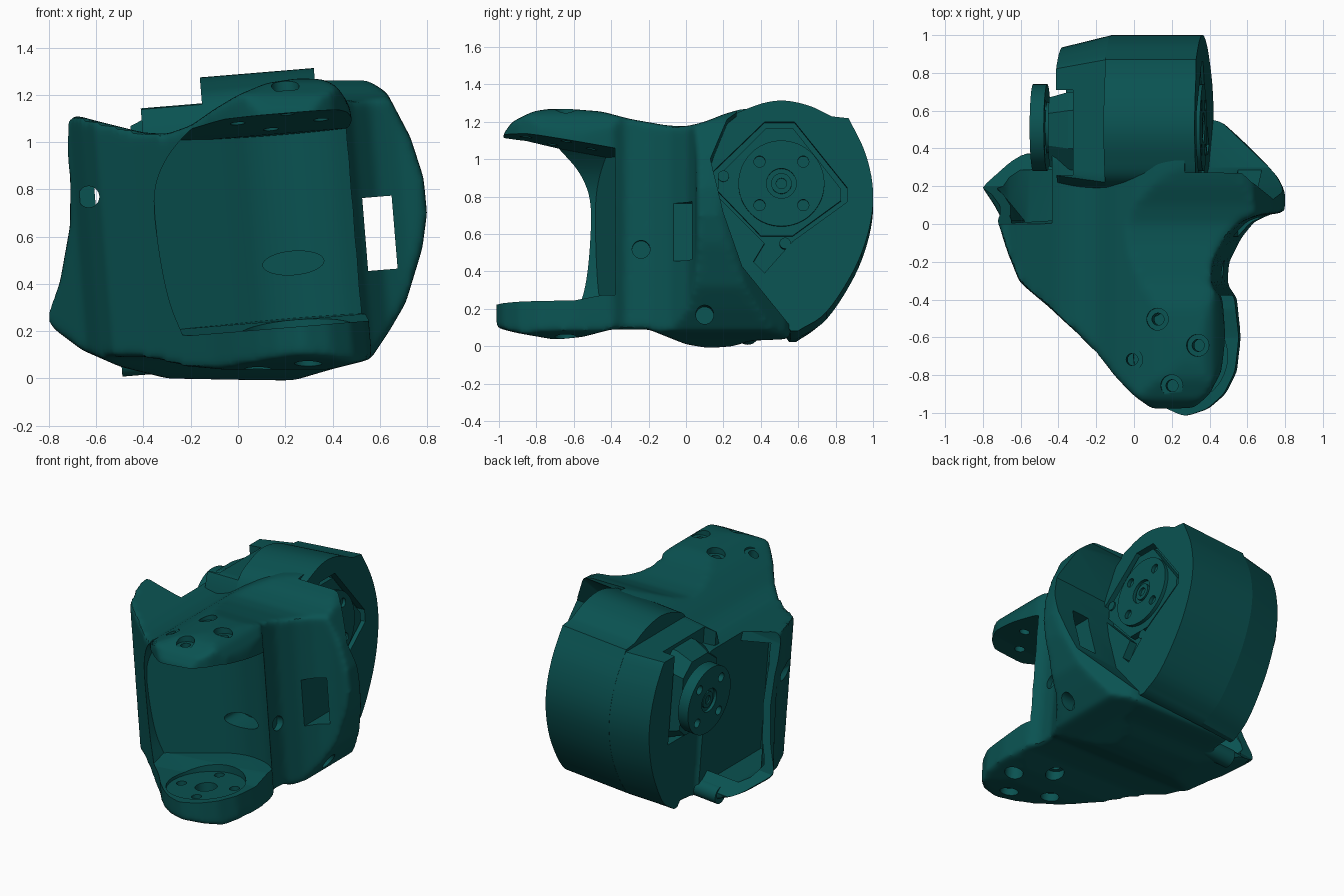
import bpy, bmesh
from math import radians, sin, cos, pi
from mathutils import Matrix, Vector

if "Cube" in bpy.data.objects:
    bpy.data.objects.remove(bpy.data.objects["Cube"])

# The whole part leans slightly about the y axis
TILT = (Matrix.Translation((0, 0, .65)) @ Matrix.Rotation(radians(-4.7), 4, 'Y')
        @ Matrix.Translation((0, 0, -.65)))
teal = bpy.data.materials.new("teal")
teal.diffuse_color = (0.003, 0.085, 0.083, 1)
teal.use_nodes = True
teal.node_tree.nodes["Principled BSDF"].inputs["Base Color"].default_value = teal.diffuse_color


def to_object(name, bm, tilt=True):
    bmesh.ops.recalc_face_normals(bm, faces=bm.faces)
    if tilt:
        bm.transform(TILT)
    me = bpy.data.meshes.new(name)
    bm.to_mesh(me)
    bm.free()
    ob = bpy.data.objects.new(name, me)
    bpy.context.collection.objects.link(ob)
    me.materials.append(teal)
    return ob


def place(axis, a, b, h):
    return {'X': (h, a, b), 'Y': (a, h, b), 'Z': (a, b, h)}[axis]


def prism(name, axis, pts, lo, hi, tilt=True, end_pts=None):
    """Profile swept along an axis, optionally lofted to a second profile."""
    bm = bmesh.new()
    a = [bm.verts.new(place(axis, u, v, lo)) for u, v in pts]
    b = [bm.verts.new(place(axis, u, v, hi)) for u, v in (end_pts or pts)]
    bm.faces.new(a)
    bm.faces.new(b[::-1])
    n = len(a)
    for i in range(n):
        bm.faces.new((a[i], a[(i + 1) % n], b[(i + 1) % n], b[i]))
    return to_object(name, bm, tilt)


def rods(name, axis, items, tilt=True, seg=32):
    """Several cylinders as one object: (u, v, radius, lo, hi)."""
    bm = bmesh.new()
    for u, v, r, lo, hi in items:
        ring = [(u + r * cos(2 * pi * i / seg), v + r * sin(2 * pi * i / seg)) for i in range(seg)]
        a = [bm.verts.new(place(axis, p, q, lo)) for p, q in ring]
        b = [bm.verts.new(place(axis, p, q, hi)) for p, q in ring]
        bm.faces.new(a)
        bm.faces.new(b[::-1])
        for i in range(seg):
            j = (i + 1) % seg
            bm.faces.new((a[i], a[j], b[j], b[i]))
    return to_object(name, bm, tilt)


def apply(ob, kind, **props):
    m = ob.modifiers.new(kind, kind)
    for k, v in props.items():
        setattr(m, k, v)
    bpy.context.view_layer.objects.active = ob
    bpy.ops.object.modifier_apply(modifier=m.name)


def boolean(ob, cutter, op='DIFFERENCE'):
    apply(ob, 'BOOLEAN', object=cutter, operation=op, solver='EXACT')
    bpy.data.objects.remove(cutter)


def curve(pts, steps=5):
    """Catmull-Rom through an open list of points."""
    p = [Vector(q) for q in pts]
    p = [p[0] * 2 - p[1]] + p + [p[-1] * 2 - p[-2]]
    out = []
    for i in range(1, len(p) - 2):
        a, b, c, d = p[i - 1:i + 3]
        for s in range(steps):
            t = s / steps
            out.append(.5 * (2 * b + (c - a) * t + (2 * a - 5 * b + 4 * c - d) * t * t
                             + (3 * b - a - 3 * c + d) * t ** 3))
    return [tuple(q) for q in out + [p[-2]]]


# Forked bracket body: plan x side x front outlines, then rounded
plan = [(-.42, .37), (-.66, .38), (-.84, .2), (-.68, 0), (-.63, -.16), (-.57, -.31), (-.42, -.44),
        (-.27, -.58), (-.15, -.7), (-.06, -.81), (.03, -.9), (.12, -.97), (.23, -1.02),
        (.35, -.98), (.44, -.9), (.5, -.78), (.52, -.6), (.5, -.39), (.45, -.32), (.46, -.2),
        (.52, -.08), (.6, .01), (.7, .05), (.83, .06), (.81, .17), (.74, .26), (.42, .54),
        (.33, .56), (-.37, .56), (-.37, .37)]
side = [(-1.02, .1), (-.9, .07), (-.7, .035), (-.55, .05), (-.4, .09), (-.2, .09), (0, .01), (.12, -.01),
        (.25, 0), (.35, .03), (.6, .04), (.6, 1.26), (.3, 1.27), (.2, 1.24), (.1, 1.2), (0, 1.175),
        (-.1, 1.18), (-.3, 1.215), (-.45, 1.255), (-.7, 1.275), (-.82, 1.255), (-.93, 1.2),
        (-.98, 1.13), (-.98, .7), (-1.02, .3)]
front = [(-.82, .24), (-.755, .4), (-.71, .65), (-.71, .85), (-.74, 1.08), (-.69, 1.115), (-.6, 1.09),
         (-.4, 1.04), (-.3, 1.035), (-.2, 1.07), (-.1, 1.14), (0, 1.2), (.12, 1.25), (.25, 1.27),
         (.4, 1.265), (.54, 1.27), (.63, 1.21), (.73, 1.02), (.785, .85), (.8, .7), (.78, .55),
         (.71, .32), (.64, .2), (.56, .08), (.4, .04), (.23, -.01), (-.3, 0), (-.5, .05), (-.66, .12)]
body = prism("bracket_body", 'Z', plan, -.2, 1.5)
boolean(body, prism("side_cut", 'X', side, -1.2, 1.2, False), 'INTERSECT')
boolean(body, prism("front_cut", 'Y', front, -1.3, 1.3, False), 'INTERSECT')
boolean(body, prism("arm_dome", 'Y', [(.32, 1.29), (.42, 1.235), (.47, 1.16), (.49, 1.05), (.9, 1.05),
                                      (.9, 1.4), (.32, 1.4)], -1.3, -.36, False))
apply(body, 'REMESH', mode='VOXEL', voxel_size=.017)
apply(body, 'SMOOTH', factor=.5, iterations=12)

# Fork opening, rounded on its left side
cavity = prism("cavity", 'Z', [(.8, -.45)] + curve([(.52, -.4), (.4, -.32), (.25, -.28), (.1, -.295),
               (-.05, -.36), (-.36, -.49)]) + [(-.7, -.6), (-.7, -1.3), (.8, -1.3)], -.2, 1.6)
boolean(cavity, prism("cavity_side", 'X', [(-1.4, .2), (-.6, .2), (-.45, .23), (-.2, .24), (-.2, 1.01),
                      (-.38, 1.02), (-.85, 1.1), (-1.4, 1.12)], -1, 1), 'INTERSECT')
boolean(cavity, prism("cavity_front", 'Y', [(.9, .1), (-.26, .1)] + curve([(-.27, .2), (-.315, .35), (-.34, .55),
                      (-.345, .78), (-.3, .92), (-.2, 1.04), (-.06, 1.14)]) + [(.9, 1.2)], -1.5, 1), 'INTERSECT')
boolean(body, cavity)

# Flange backs, left pocket and cable window
boolean(body, prism("right_back", 'X', [(.29, 1.5), (.27, 1.2), (.22, 1.16), (.13, .94), (.2, .65), (.3, .37),
                                        (.57, .06), (1, 0), (1, 1.5)], .318, 1.2))
boolean(body, prism("left_back", 'X', [(0, 1.5), (0, 1.1), (.2, .3), (.37, .14), (.9, .14), (.9, 1.5)],
                    -1.2, -.4))
pocket = prism("left_pocket", 'Z', [(-.62, .02), (-.57, -.15), (-.52, -.25), (-.4, -.3), (-.4, .7),
                                    (-.8, .7), (-.76, .2)], 0, 1.3)
boolean(pocket, prism("pocket_front", 'Y', [(-.3, .1), (-.55, .14), (-.66, .2), (-.73, .29), (-.69, .42),
                      (-.655, .65), (-.655, .85), (-.67, 1.03), (-.3, .97)], -.6, 1, False), 'INTERSECT')
boolean(body, pocket)
boolean(body, prism("window", 'Y', [(.533, .41), (.658, .41), (.658, .72), (.533, .72)], -.4, .7))

# Bolt holes in both fork arms and in the walls
ring = [(.21 + .18 * cos(radians(a)), -.68 + .18 * sin(radians(a))) for a in (12, 102, 192, 282)]
boolean(body, rods("bolts", 'Z', [(x, y, .032, -.2, 1.5) for x, y in ring]))
boolean(body, rods("bores", 'Z', [(x, y, .058, lo, hi) for x, y in ring for lo, hi in ((-.2, .1), (1.2, 1.5))]))
boolean(body, rods("disc_seat", 'Z', [(.21, -.7, .25, .18, .5)]))
boolean(body, rods("arm_hub", 'Z', [(.21, -.7, .07, .1, .5)]))
boolean(body, rods("wall_bolts", 'X', [(-.24, .48, .048, .42, .9), (.1, .12, .048, .5, .9)]))
boolean(body, rods("left_bolt", 'Y', [(-.62, .82, .045, -.6, -.07)]))
slot = [(.22 + .13 * cos(2 * pi * i / 32), .47 + .05 * sin(2 * pi * i / 32)) for i in range(32)]
boolean(body, prism("wall_slot", 'Y', slot, -.6, -.12))

# Motor housing with teardrop section and stepped left end
tear = curve([(.6, .05), (.75, .15), (.9, .38), (.98, .6), (1.0, .8), (.96, 1.0), (.87, 1.19)]) \
    + curve([(.78, 1.2), (.65, 1.26), (.5, 1.285), (.35, 1.25), (.22, 1.17), (.13, .93)]) \
    + [(.2, .65), (.3, .36), (.56, .05)]
housing = prism("motor_housing", 'X', tear, -.11, .374)
low = [(y, min(z, 1.175)) for y, z in tear]
small = [(.5 + (y - .5) * .87, z) for y, z in low]
cap = prism("housing_left_end", 'X', small, -.37, -.105, True, low)

CY, CZ = .51, .84
recess = [(.14, .9), (.42, 1.17), (.58, 1.17), (.86, .82), (.86, .74), (.57, .53), (.42, .36), (.36, .42),
          (.42, .52), (.14, .8)]
boolean(housing, prism("face_recess", 'X', recess, .32, .5))
boolean(cap, prism("left_recess", 'X', [(.26, .55), (.71, .55), (.71, 1.3), (.26, 1.3)], -.5, -.28))

# Motor block, filling the recess and reaching out on the left
block = [(.17, .88), (.43, 1.14), (.57, 1.14), (.83, .81), (.83, .75), (.57, .56), (.4, .56), (.17, .8)]
motor = prism("motor_block", 'X', block, .1, .362)
octagon = [(.27, .62), (.36, .55), (.62, .55), (.7, .62), (.7, 1.05), (.6, 1.15), (.4, 1.15), (.27, 1.05)]
core = [(.5 + (y - .5) * .85, .84 + (z - .84) * .85) for y, z in octagon]
motor_left = prism("motor_left", 'X', octagon, -.31, -.1)
motor_nose = prism("motor_nose", 'X', core, -.42, -.31, True, octagon)

# Output discs on both ends
parts = [body, housing, cap, motor, motor_left, motor_nose]
bolts = [(CY + .165 * cos(radians(a)), CZ + .165 * sin(radians(a))) for a in (45, 135, 225, 315)]
for name, lo, hi in (("right_disc", .34, .385), ("left_disc", -.52, -.445)):
    disc = rods(name, 'X', [(CY, CZ, .23, lo, hi)], seg=64)
    boolean(disc, rods("disc_holes", 'X', [(y, z, .03, lo - .1, hi + .1) for y, z in bolts]))
    out = hi if hi > 0 else lo
    boolean(disc, rods("hub_ring", 'X', [(CY, CZ, .08, out - .02, out + .02)]))
    hub = rods(name + "_hub", 'X', [(CY, CZ, .055, lo + .01, hi - .005)])
    boolean(hub, rods("hub_hole", 'X', [(CY, CZ, .028, lo - .1, hi + .1)]))
    parts += [disc, hub]
parts.append(rods("left_shaft", 'X', [(CY, CZ, .135, -.46, -.38)]))

# Screws on the motor face and mounting boss under the left disc
parts.append(rods("face_screws", 'X', [(.2, .88, .03, .34, .372), (.53, .52, .03, .31, .372)]))
boss = rods("mount_boss", 'X', [(.33, .11, .06, -.54, -.3)])
boolean(boss, rods("boss_hole", 'X', [(.33, .11, .025, -.6, -.45)]))
parts.append(boss)

# Smooth shading with crisp edges
bpy.ops.object.select_all(action='DESELECT')
for ob in parts:
    ob.select_set(True)
bpy.context.view_layer.objects.active = body
bpy.ops.object.shade_smooth_by_angle(angle=radians(32))
